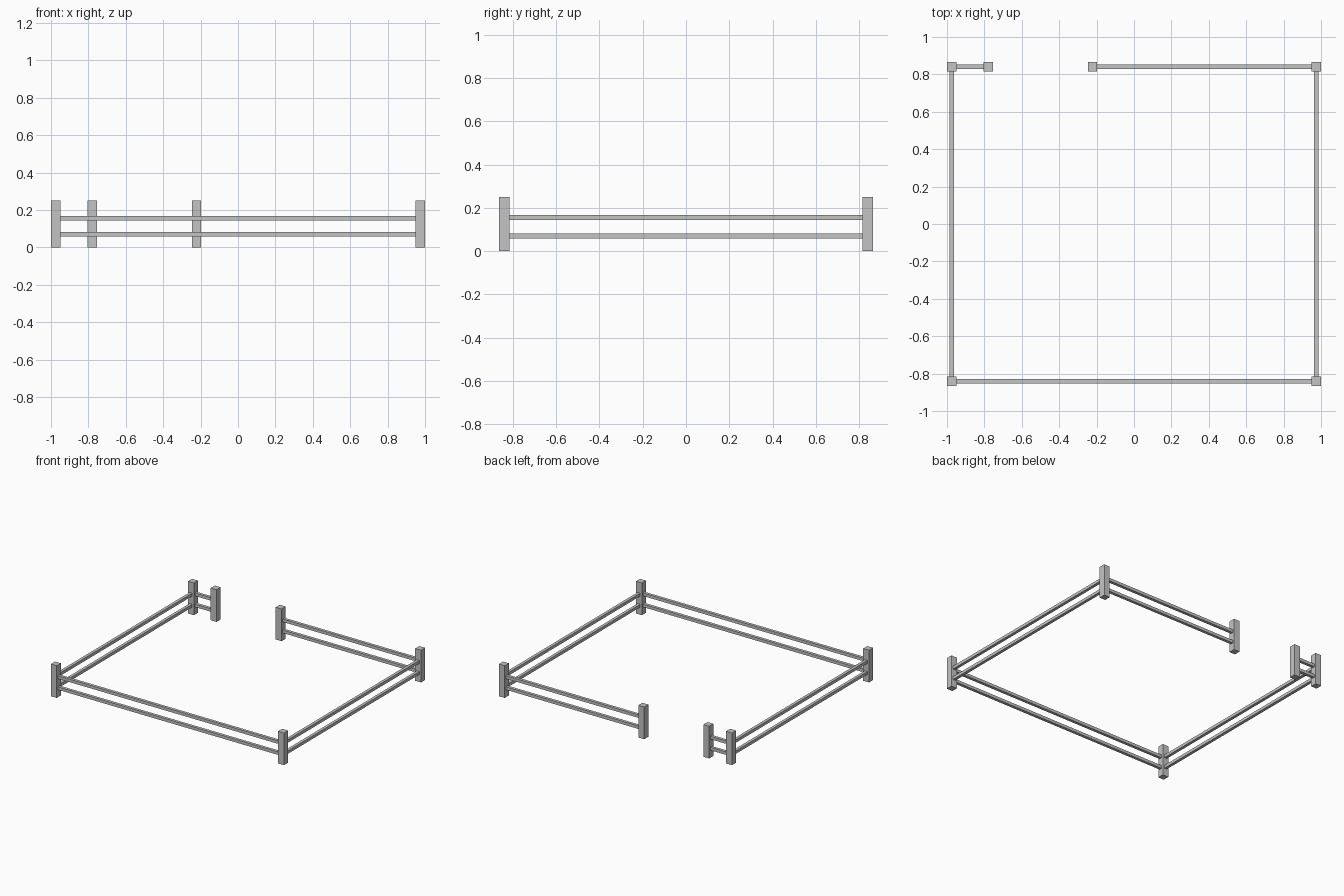
import bpy
import bmesh
from mathutils import Matrix, Vector

cube = bpy.data.objects.get("Cube")
if cube:
    bpy.data.objects.remove(cube, do_unlink=True)

X, Y = 0.975, 0.84             # corner post centres
POST, HEIGHT, RAIL = 0.05, 0.25, 0.023
RAIL_HEIGHTS = {"lower": 0.07, "upper": 0.156}
GATE_RIGHT, GATE_LEFT = -0.78, -0.222

grey = bpy.data.materials.new("light_grey")
colour = (0.55, 0.55, 0.55, 1)
grey.use_nodes = True
grey.diffuse_color = colour
grey.node_tree.nodes["Principled BSDF"].inputs["Base Color"].default_value = colour


def box(name, centre, size):
    bm = bmesh.new()
    bmesh.ops.create_cube(bm, size=1, matrix=Matrix.Diagonal((*size, 1)))
    mesh = bpy.data.meshes.new(name)
    bm.to_mesh(mesh)
    bm.free()
    mesh.materials.append(grey)
    obj = bpy.data.objects.new(name, mesh)
    obj.location = centre
    bpy.context.collection.objects.link(obj)


# Square posts at the corners and either side of the gate opening
posts = {
    "front_right_post": (-X, -Y),
    "front_left_post": (X, -Y),
    "back_right_post": (-X, Y),
    "back_left_post": (X, Y),
    "gate_right_post": (GATE_RIGHT, Y),
    "gate_left_post": (GATE_LEFT, Y),
}
for name, (x, y) in posts.items():
    box(name, (x, y, HEIGHT / 2), (POST, POST, HEIGHT))

# Pairs of rails running between neighbouring posts
spans = {
    "front": ("front_right_post", "front_left_post"),
    "right": ("front_right_post", "back_right_post"),
    "left": ("front_left_post", "back_left_post"),
    "back_short": ("back_right_post", "gate_right_post"),
    "back_long": ("gate_left_post", "back_left_post"),
}
for side, (start, end) in spans.items():
    a, b = Vector(posts[start]), Vector(posts[end])
    mid, run = (a + b) / 2, b - a
    # Rails reach just inside the post faces
    size = [length - POST * 0.9 if length > RAIL else RAIL for length in run]
    for level, z in RAIL_HEIGHTS.items():
        box(f"{side}_{level}_rail", (mid.x, mid.y, z), (*size, RAIL))
